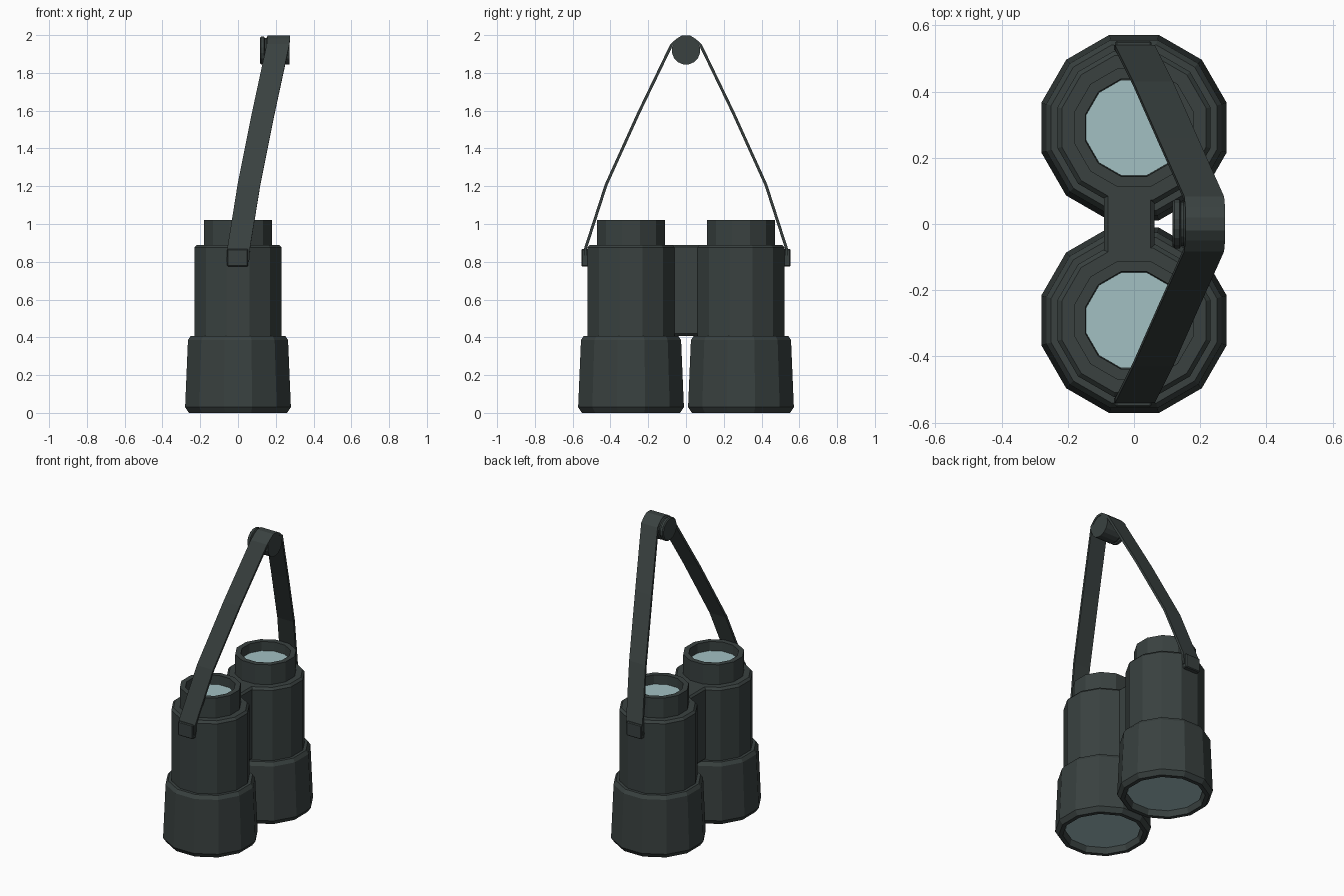
import bpy, bmesh, math
from mathutils import Matrix, Vector

if "Cube" in bpy.data.objects:
    bpy.data.objects.remove(bpy.data.objects["Cube"])


def material(name, rgb):
    m = bpy.data.materials.new(name)
    m.diffuse_color = (*rgb, 1)
    m.use_nodes = True
    m.node_tree.nodes["Principled BSDF"].inputs["Base Color"].default_value = m.diffuse_color
    return m


RUBBER = material("dark rubber", (0.041, 0.053, 0.051))
GLASS = material("pale glass", (0.36, 0.53, 0.54))


def finish(name, bm, mat):
    bmesh.ops.remove_doubles(bm, verts=bm.verts, dist=1e-5)
    bmesh.ops.recalc_face_normals(bm, faces=bm.faces)
    me = bpy.data.meshes.new(name)
    bm.to_mesh(me)
    bm.free()
    me.materials.append(mat)
    ob = bpy.data.objects.new(name, me)
    bpy.context.collection.objects.link(ob)
    return ob


def lathe(name, profile, sides, matrix, mat):
    """Turn (apothem, height) pairs about z, with flats facing the axes."""
    bm = bmesh.new()
    k = 1 / math.cos(math.pi / sides)
    rings = []
    for i in range(sides):
        a = (i + 0.5) * 2 * math.pi / sides
        rings.append([bm.verts.new(matrix @ Vector((r * k * math.cos(a), r * k * math.sin(a), z)))
                      for r, z in profile])
    for i in range(sides):
        p, q = rings[i], rings[(i + 1) % sides]
        for j in range(len(profile) - 1):
            bm.faces.new((p[j], q[j], q[j + 1], p[j + 1]))
    return finish(name, bm, mat)


def box(name, lo, hi, mat, bevel=0.0):
    bm = bmesh.new()
    bmesh.ops.create_cube(bm, size=1)
    for v in bm.verts:
        v.co = Vector([l + (c + 0.5) * (h - l) for c, l, h in zip(v.co, lo, hi)])
    if bevel:
        bmesh.ops.bevel(bm, geom=list(bm.edges), offset=bevel, segments=1, affect='EDGES')
    return finish(name, bm, mat)


# Barrels with recessed ends, lenses and strap clips on each side
BARREL = [(0, 0.045), (0.225, 0.045), (0.235, 0.0), (0.26, 0.0), (0.28, 0.03),
          (0.265, 0.385), (0.25, 0.408), (0.231, 0.408), (0.231, 0.875), (0.218, 0.89),
          (0.18, 0.89), (0.18, 1.022), (0.147, 1.022), (0.145, 0.955), (0, 0.955)]
for side, tag in ((-1, "left"), (1, "right")):
    at = Matrix.Translation((0, side * 0.291, 0))
    lathe("barrel_" + tag, BARREL, 12, at, RUBBER)
    lathe("eyepiece_lens_" + tag, [(0, 0.95), (0.1445, 0.95), (0.1445, 0.962), (0, 0.962)], 12, at, GLASS)
    lathe("front_lens_" + tag, [(0, 0.036), (0.222, 0.036), (0.222, 0.05), (0, 0.05)], 12, at, GLASS)
    y0, y1 = sorted((side * 0.51, side * 0.553))
    box("strap_clip_" + tag, (-0.057, y0, 0.775), (0.053, y1, 0.868), RUBBER, 0.005)

# Bridge joining the barrels
box("bridge", (-0.09, -0.1, 0.408), (0.062, 0.1, 0.89), RUBBER, 0.012)

# Peg that holds the strap, turned about the x axis
PEG = [(0, 0.117), (0.068, 0.117), (0.074, 0.123), (0.074, 0.138), (0.066, 0.142),
       (0.066, 0.15), (0.074, 0.155), (0.074, 0.272), (0, 0.272)]
lathe("peg", PEG, 16, Matrix.Translation((0, 0, 1.919)) @ Matrix.Rotation(math.pi / 2, 4, 'Y'), RUBBER)

# Carrying strap: half path (x, y, z) mirrored over the peg
HALF = [(-0.001, 0.540, 0.80), (0.003, 0.540, 0.87), (0.058, 0.430, 1.21), (0.134, 0.258, 1.59),
        (0.212, 0.083, 1.952), (0.215, 0.05, 1.981), (0.215, 0.02, 1.999)]
path = HALF + [(x, -y, z) for x, y, z in reversed(HALF)]
bm = bmesh.new()
sections = []
for i, p in enumerate(path):
    a, b = path[max(i - 1, 0)], path[min(i + 1, len(path) - 1)]
    n = Vector((0, b[2] - a[2], a[1] - b[1])).normalized() * 0.015
    if n.dot(Vector((0, p[1], p[2] - 1.0 if abs(p[1]) < 0.3 else 0))) > 0:
        n = -n
    outer, inner = Vector(p), Vector(p) + n
    w = Vector((0.06, 0, 0))
    sections.append([bm.verts.new(c) for c in (outer - w, outer + w, inner + w, inner - w)])
for s, t in zip(sections, sections[1:]):
    for j in range(4):
        bm.faces.new((s[j], s[(j + 1) % 4], t[(j + 1) % 4], t[j]))
bm.faces.new(sections[0])
bm.faces.new(sections[-1])
finish("strap", bm, RUBBER)
